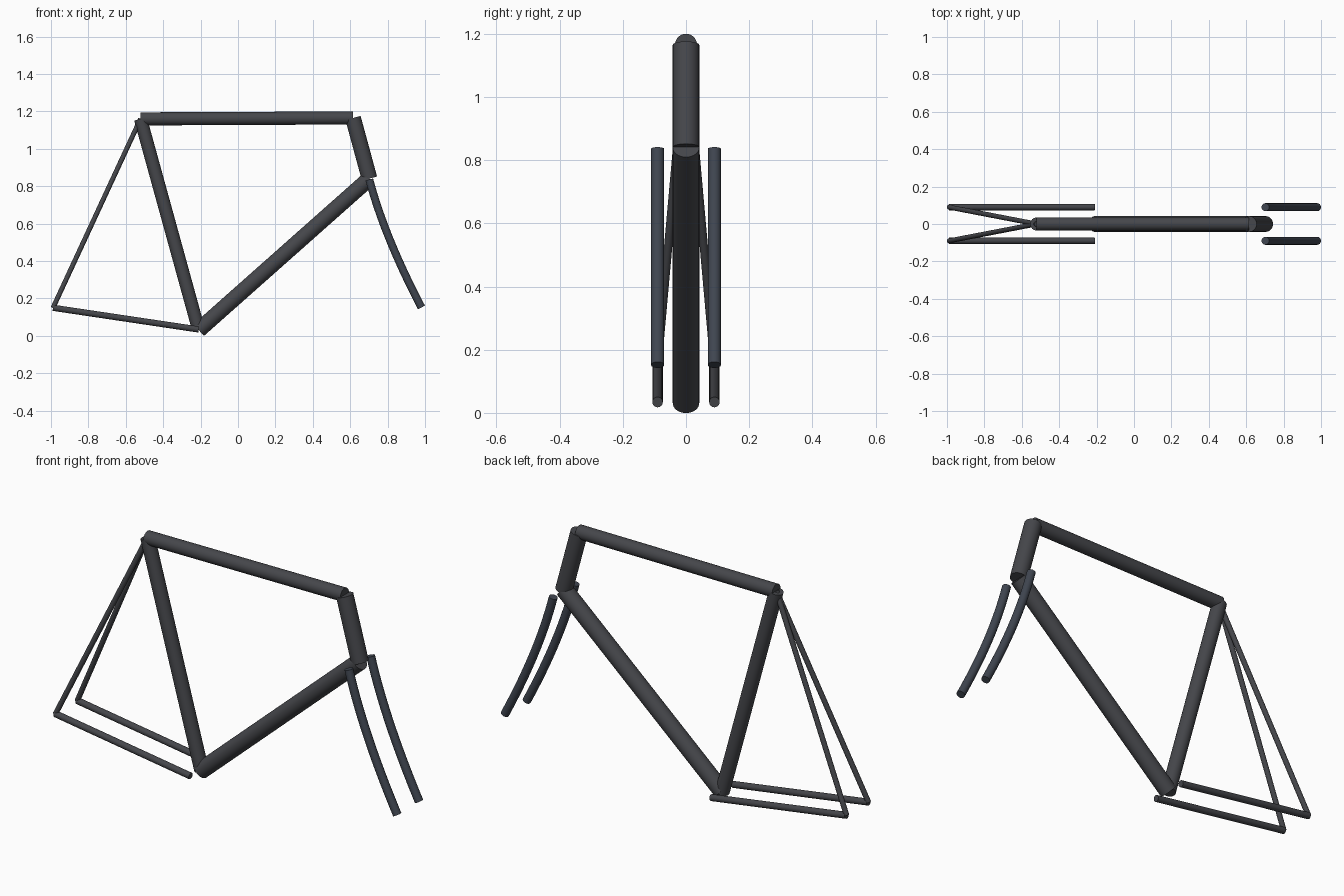
import bpy, math
from mathutils import Vector

if "Cube" in bpy.data.objects:
    bpy.data.objects.remove(bpy.data.objects["Cube"])


def material(name, rgb):
    m = bpy.data.materials.new(name)
    m.diffuse_color = (*rgb, 1)
    m.use_nodes = True
    m.node_tree.nodes["Principled BSDF"].inputs["Base Color"].default_value = m.diffuse_color
    return m


frame_mat = material("frame_paint", (0.06, 0.062, 0.07))
fork_mat = material("fork_paint", (0.05, 0.06, 0.08))


def finish(obj, name, mat):
    obj.name = name
    obj.data.materials.append(mat)
    bpy.ops.object.select_all(action='DESELECT')
    obj.select_set(True)
    bpy.context.view_layer.objects.active = obj
    bpy.ops.object.shade_smooth_by_angle(angle=math.radians(35))


def tube(name, a, b, r):
    """Straight capped tube between two points."""
    a, b = Vector(a), Vector(b)
    d = b - a
    bpy.ops.mesh.primitive_cylinder_add(
        vertices=32, radius=r, depth=d.length, location=(a + b) / 2,
        rotation=d.to_track_quat('Z', 'Y').to_euler())
    finish(bpy.context.object, name, frame_mat)


def bent_tube(name, start, handle, end, r):
    """Capped tube swept along a quadratic bend."""
    p0, h, p1 = Vector(start), Vector(handle), Vector(end)
    cu = bpy.data.curves.new(name, 'CURVE')
    cu.dimensions = '3D'
    cu.bevel_depth = r
    cu.bevel_resolution = 6
    cu.use_fill_caps = True
    cu.resolution_u = 20
    sp = cu.splines.new('BEZIER')
    sp.bezier_points.add(1)
    for bp, p in zip(sp.bezier_points, (p0, p1)):
        bp.handle_left_type = bp.handle_right_type = 'FREE'
        bp.co = bp.handle_left = bp.handle_right = p
    sp.bezier_points[0].handle_right = p0 + (h - p0) * 2 / 3
    sp.bezier_points[1].handle_left = p1 + (h - p1) * 2 / 3
    obj = bpy.data.objects.new(name, cu)
    bpy.context.collection.objects.link(obj)
    bpy.ops.object.select_all(action='DESELECT')
    obj.select_set(True)
    bpy.context.view_layer.objects.active = obj
    bpy.ops.object.convert(target='MESH')
    finish(bpy.context.object, name, fork_mat)


# Joints of the main triangle
seat_top = (-0.521, 0, 1.16)
bottom = (-0.21, 0, 0.031)
head_top = (0.615, 0, 1.165)
head_low = (0.703, 0, 0.841)

# Main tubes
tube("top_tube", seat_top, head_top, 0.035)
tube("seat_tube", seat_top, bottom, 0.035)
tube("down_tube", bottom, head_low, 0.042)
tube("head_tube", head_top, head_low, 0.042)

# Paired stays and fork blades
for side, s in (("left", 1), ("right", -1)):
    y = 0.09 * s
    axle = (-0.989, y, 0.15)
    tube(f"chain_stay_{side}", (-0.21, y, 0.034), axle, 0.0165)
    tube(f"seat_stay_{side}", seat_top, axle, 0.013)
    bent_tube(f"fork_blade_{side}", (0.702, y, 0.836),
              (0.784, y, 0.528), (0.981, y, 0.152), 0.021)
